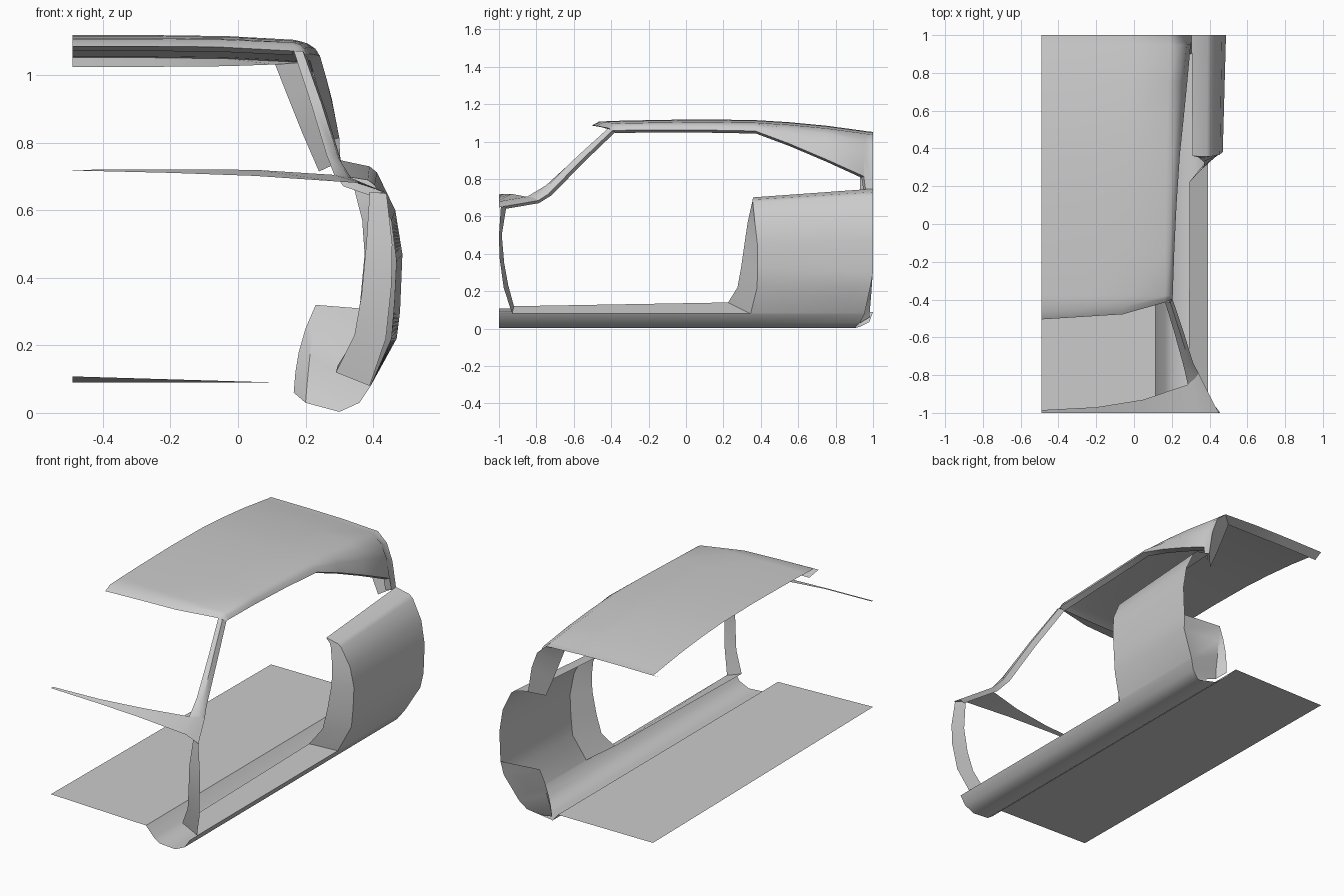
import bpy, bmesh, math
from mathutils import Vector


def loft(name, rows, angle=35):
    """Skin a sheet through rows holding equal numbers of points."""
    bm = bmesh.new()
    grid = [[bm.verts.new(p) for p in r] for r in rows]
    for a, b in zip(grid, grid[1:]):
        for i in range(len(a) - 1):
            bm.faces.new((a[i], a[i + 1], b[i + 1], b[i]))
    bmesh.ops.remove_doubles(bm, verts=bm.verts, dist=0.0005)
    bmesh.ops.recalc_face_normals(bm, faces=bm.faces)
    me = bpy.data.meshes.new(name)
    bm.to_mesh(me)
    bm.free()
    ob = bpy.data.objects.new(name, me)
    bpy.context.collection.objects.link(ob)
    bpy.ops.object.select_all(action='DESELECT')
    ob.select_set(True)
    bpy.context.view_layer.objects.active = ob
    bpy.ops.object.shade_smooth_by_angle(angle=math.radians(angle))
    return ob


def blend(a, b, n):
    """n + 1 rows evenly spread between two rows."""
    return [[Vector(p).lerp(Vector(q), i / n) for p, q in zip(a, b)] for i in range(n + 1)]


def shift(pts, d):
    return [Vector(p) + Vector(d) for p in pts]


# Roof with the rear quarter pillar: y, top z, bend x, edge x, edge z
stations = [(-0.38, 1.111, .165, .205, 1.060), (-0.15, 1.116, .165, .213, 1.063),
            (0.10, 1.119, .168, .225, 1.062), (0.37, 1.115, .172, .243, 1.057),
            (0.55, 1.104, .178, .262, .990), (0.75, 1.085, .185, .282, .905),
            (0.95, 1.058, .190, .300, .815), (0.96, 1.056, .190, .303, .745),
            (1.00, 1.052, .190, .305, .745)]
lead = [(-.49, -.505, 1.086), (-.28, -.492, 1.086), (-.06, -.478, 1.084), (.165, -.415, 1.072),
        (.180, -.408, 1.068), (.192, -.402, 1.063), (.203, -.395, 1.058)]
crest = [(-.49, -.465, 1.107), (-.28, -.455, 1.107), (-.06, -.44, 1.106), (.165, -.395, 1.088),
         (.182, -.392, 1.081), (.194, -.388, 1.071), (.204, -.383, 1.059)]
roof = [lead, crest]
for y, zt, xb, xe, ze in stations:
    zb = zt - .014
    row = [(-.49, y, zt), (-.25, y, zt), (-.03, y, zt - .003)]
    row += [(xb + (xe - xb) * fx, y, zb + (ze - zb) * fz)
            for fx, fz in ((0, 0), (.5, .18), (.8, .5), (1, 1))]
    roof.append(row)
loft("roof", roof, 50)
header = [(-.49, -.42, 1.072), (-.28, -.415, 1.072), (-.06, -.41, 1.070), (.16, -.39, 1.060)]
loft("windscreen_header", [lead[:4], header])

# Rear window surround
rear = roof[-1]
loft("rear_window_flange", [rear, [(-.49, .95, 1.025), (-.25, .95, 1.025), (-.03, .94, 1.027),
     (.11, .93, 1.032), (.15, .93, .93), (.19, .93, .83), (.24, .93, .715)]])

# Windscreen pillar
screen = [(.165, -.415, 1.072), (.215, -.58, .920), (.262, -.75, .765), (.285, -.85, .705)]
door = [(.203, -.395, 1.058), (.262, -.57, .890), (.313, -.735, .720), (.342, -.79, .685)]
crown = [(.192, -.415, 1.072), (.247, -.585, .918), (.298, -.75, .755), (.325, -.815, .700)]
loft("windscreen_pillar", [screen, crown, door], 50)

# Cowl below the windscreen, running out to the shoulder
back = [(-.49, -.985, .720), (-.2, -.97, .721), (.05, -.93, .720), (.285, -.85, .705),
        (.325, -.815, .700), (.342, -.79, .685), (.43, -.965, .655)]
front = [(-.49, -1, .718), (-.2, -1, .711), (.05, -1, .702), (.30, -1, .685),
         (.37, -1, .680), (.42, -1, .660), (.45, -1, .648)]
loft("cowl", [back, front], 50)

# Return flange round the door window opening
edge = [(.43, -.965, .655)] + door[::-1] + [(.204, -.383, 1.059)]
edge += [(s[3], s[0], s[4]) for s in stations[:-1]]
n = len(edge)
inner = []
for i, p in enumerate(edge):
    d = (-.03, .004, -.014)
    if 2 <= i <= 4:
        d = (-.03, .018, -.006)
    elif i == n - 1:
        d = (-.03, -.012, 0)
    elif i == n - 2:
        d = (-.03, -.012, -.008)
    inner.append(Vector(p) + Vector(d))
loft("door_window_flange", [edge, inner])

# Front door post
post_out = [(.44, -.99, .650), (.457, -1, .50), (.455, -.997, .38), (.438, -.975, .22), (.39, -.93, .08)]
post_in = [(.39, -.96, .655), (.38, -.985, .50), (.366, -.972, .35), (.345, -.95, .23), (.29, -.92, .12)]
loft("front_door_post", [post_out, post_in], 40)

# Floor and rocker sill
loft("floor", [[(-.49, -1, .108), (.115, -1, .09)], [(-.49, 1, .09), (.115, 1, .09)]])
sill = [(.115, .09, 1), (.165, .035, .98), (.20, .010, .93), (.30, .003, .90),
        (.36, .030, .93), (.393, .080, .955)]
loft("sill", [[(x, -1, z) for x, z, e in sill], [(x, .345, z) for x, z, e in sill],
              [(x, e, z) for x, z, e in sill]], 50)
loft("sill_step", [[(.393, -.93, .08), (.393, .345, .08)], [(.29, -.92, .12), (.295, .225, .14)]])

# Rear quarter panel, bulging outward and cut by the wheel arch
q_front = [(.393, .345, .08), (.455, .38, .22), (.464, .383, .33), (.470, .382, .45),
           (.455, .368, .57), (.405, .357, .675), (.385, .356, .69), (.31, .36, .702)]
q_rear = [(.393, .955, .08), (.470, .985, .22), (.480, 1, .30), (.487, 1, .47),
          (.466, 1, .60), (.412, 1, .712), (.39, 1, .73), (.305, 1, .748)]
loft("rear_quarter_panel", blend(q_front, q_rear, 6), 50)

# Rear door post
jamb_in = [(.295, .225, .14), (.345, .275, .22), (.362, .295, .33), (.375, .315, .47),
           (.368, .33, .57), (.345, .35, .66), (.335, .355, .68), (.31, .36, .70)]
loft("rear_door_post", [q_front, jamb_in], 40)

# Wheel arch liner behind the quarter panel
arch_out = [(.30, .90, .003), (.36, .93, .03), (.393, .955, .08), (.470, .985, .22), (.480, 1, .30)]
arch_in = [(.20, .93, .03), (.205, .94, .09), (.212, .96, .16), (.222, .98, .24), (.23, 1, .32)]
arch_side = [(.165, .98, .06), (.17, .985, .12), (.18, .99, .18), (.20, .995, .25), (.23, 1, .32)]
loft("wheel_arch", [arch_out, arch_in, arch_side])
